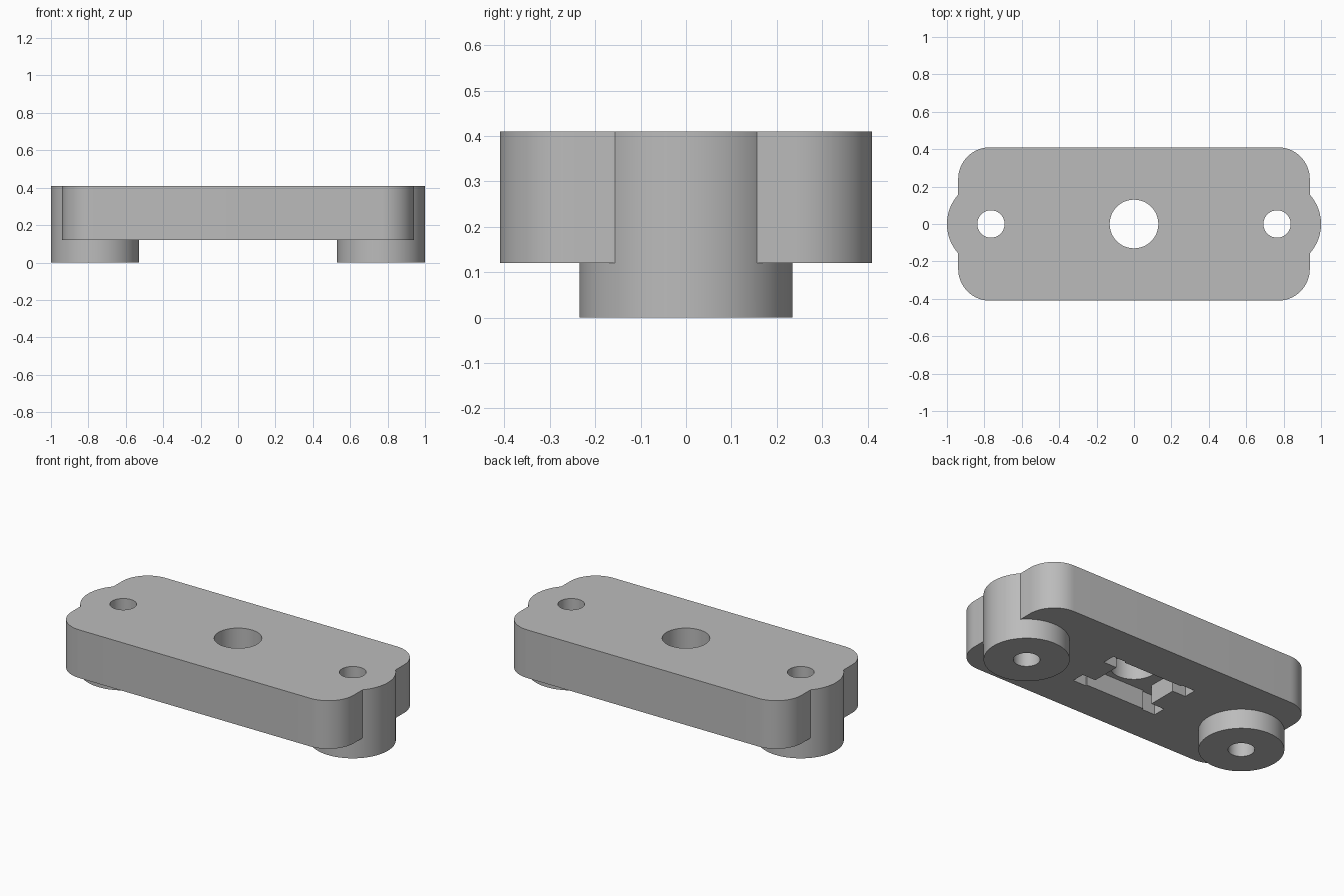
import bpy
import bmesh
from math import radians, sin, cos

if "Cube" in bpy.data.objects:
    bpy.data.objects.remove(bpy.data.objects["Cube"], do_unlink=True)

TOP, PLATE_BOTTOM, POCKET_TOP = 0.41, 0.12, 0.235
BOSS_X = 0.765

grey = bpy.data.materials.new("light_grey")
grey.use_nodes = True
grey.diffuse_color = (0.5, 0.5, 0.5, 1)
grey.node_tree.nodes["Principled BSDF"].inputs["Base Color"].default_value = (0.5, 0.5, 0.5, 1)


def prism(name, outline, z0, z1):
    """Extrude a counter-clockwise outline from z0 up to z1."""
    bm = bmesh.new()
    face = bm.faces.new([bm.verts.new((x, y, z0)) for x, y in outline])
    new = bmesh.ops.extrude_face_region(bm, geom=[face])["geom"]
    for v in new:
        if isinstance(v, bmesh.types.BMVert):
            v.co.z = z1
    bmesh.ops.recalc_face_normals(bm, faces=bm.faces)
    mesh = bpy.data.meshes.new(name)
    bm.to_mesh(mesh)
    bm.free()
    mesh.materials.append(grey)
    obj = bpy.data.objects.new(name, mesh)
    bpy.context.collection.objects.link(obj)
    return obj


def circle(x, r, n=64):
    return [(x + r * cos(radians(360 * i / n)), r * sin(radians(360 * i / n))) for i in range(n)]


def rounded_rect(hx, hy, r, steps=16):
    pts = []
    for q, (sx, sy) in enumerate([(1, 1), (-1, 1), (-1, -1), (1, -1)]):
        for i in range(steps + 1):
            a = radians(90 * (q + i / steps))
            pts.append((sx * (hx - r) + r * cos(a), sy * (hy - r) + r * sin(a)))
    return pts


def mirrored(quarter):
    """Complete a first-quadrant outline by mirroring in x and y."""
    half = quarter + [(-x, y) for x, y in reversed(quarter)]
    return half + [(-x, -y) for x, y in half]


def combine(target, other, operation):
    mod = target.modifiers.new(operation.lower(), 'BOOLEAN')
    mod.operation, mod.solver, mod.object = operation, 'EXACT', other
    bpy.context.view_layer.objects.active = target
    bpy.ops.object.modifier_apply(modifier=mod.name)
    bpy.data.objects.remove(other, do_unlink=True)


# Rounded plate with a round boss at each end
plate = prism("mounting_plate", rounded_rect(0.94, 0.41, 0.17), PLATE_BOTTOM, TOP)
for side in (-1, 1):
    combine(plate, prism("boss", circle(side * BOSS_X, 0.235), 0, TOP), 'UNION')

# Screw holes and centre hole
for x, r in ((-BOSS_X, 0.073), (BOSS_X, 0.073), (0, 0.13)):
    combine(plate, prism("hole_cutter", circle(x, r), -0.1, TOP + 0.1), 'DIFFERENCE')

# Underside pocket with a tab at each corner
pocket = mirrored([(0.2, 0.09), (0.29, 0.09), (0.29, 0.17), (0.2, 0.17), (0.2, 0.16)])
combine(plate, prism("pocket_cutter", pocket, 0, POCKET_TOP), 'DIFFERENCE')

# Smooth round walls, crisp rims
bpy.ops.object.select_all(action='DESELECT')
plate.select_set(True)
bpy.context.view_layer.objects.active = plate
bpy.ops.object.shade_smooth_by_angle(angle=radians(30))
